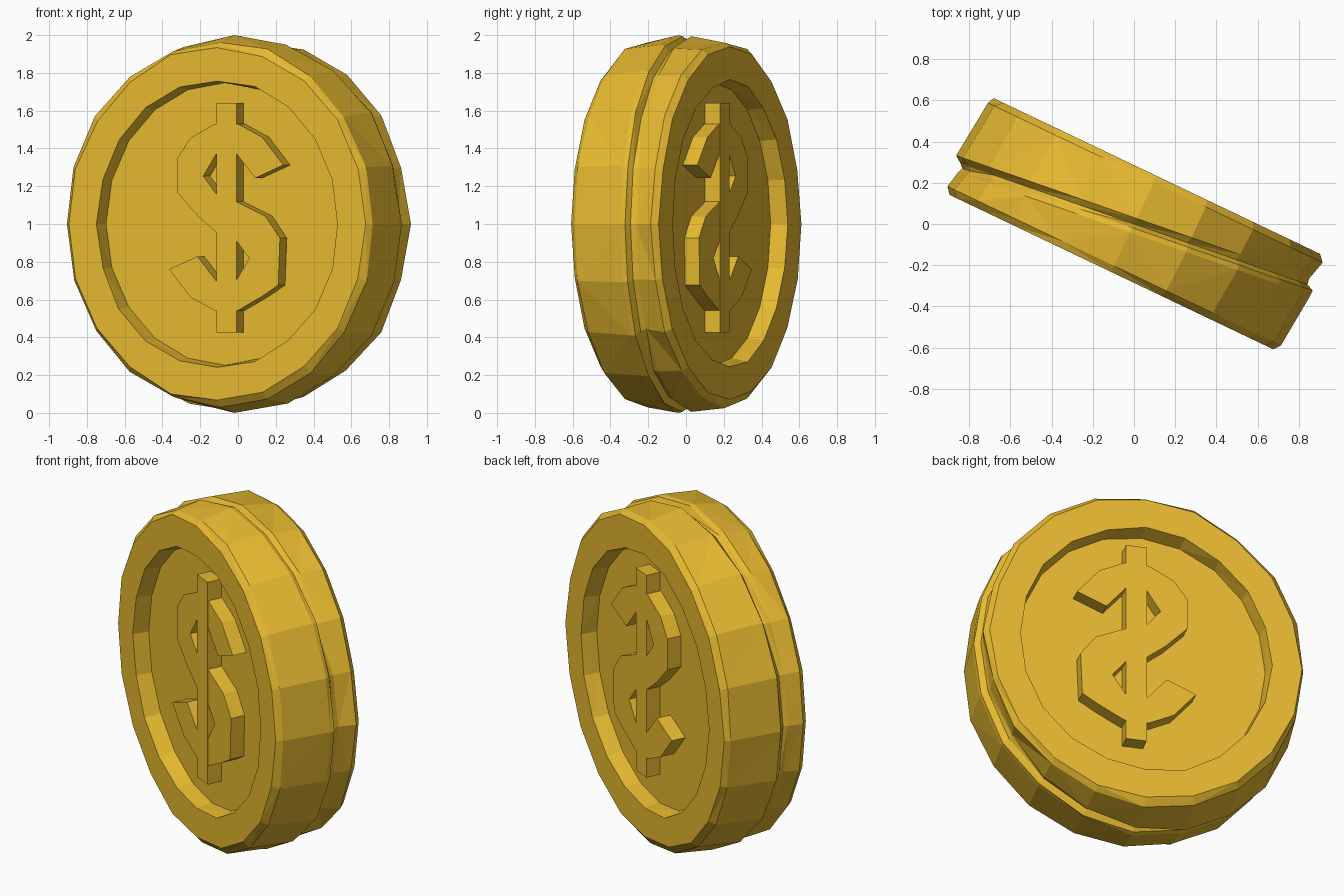
import bpy, bmesh, math, random
from mathutils import Vector

if "Cube" in bpy.data.objects:
    bpy.data.objects.remove(bpy.data.objects["Cube"])

random.seed(4)
ANGLE = math.radians(25.5)
U = Vector((math.cos(ANGLE), -math.sin(ANGLE), 0))    # along the coin face
N = Vector((-math.sin(ANGLE), -math.cos(ANGLE), 0))   # out of the front face
FACE, FLOOR, SEGS, TALL = 0.258, 0.165, 20, 1.075

gold = bpy.data.materials.new("gold")
gold.diffuse_color = (0.80, 0.49, 0.03, 1)
gold.use_nodes = True
gold.node_tree.nodes["Principled BSDF"].inputs["Base Color"].default_value = gold.diffuse_color


def place(u, v, n):
    return U * u + N * n + Vector((0, 0, 1 + v))


def finish(bm, name):
    bmesh.ops.recalc_face_normals(bm, faces=bm.faces)
    mesh = bpy.data.meshes.new(name)
    bm.to_mesh(mesh)
    bm.free()
    mesh.materials.append(gold)
    obj = bpy.data.objects.new(name, mesh)
    bpy.context.collection.objects.link(obj)
    return obj


def prism(name, outline, half):
    """Extrude a (u, v) outline through the coin, from -half to +half."""
    bm = bmesh.new()
    front = [bm.verts.new(place(u, v, half)) for u, v in outline]
    back = [bm.verts.new(place(u, v, -half)) for u, v in outline]
    caps = [bm.faces.new(front), bm.faces.new(back[::-1])]
    for i in range(len(outline)):
        j = (i + 1) % len(outline)
        bm.faces.new((front[i], back[i], back[j], front[j]))
    bm.normal_update()
    bmesh.ops.triangulate(bm, faces=caps, ngon_method='EAR_CLIP')
    return finish(bm, name)


# Coin body: rings of (depth, radius, follows the slanted groove, roughness, bulge side)
rings = [
    (FLOOR, 0.695, 0, 0, 0), (FACE, 0.708, 0, 0.006, 0), (FACE, 0.872, 0, 0.008, 0),
    (0.225, 0.90, 0, 0.008, 0), (0.045, 0.93, 1, 0.008, 1), (0.02, 0.925, 1, 0.008, 1),
    (0.0, 0.89, 1, 0.006, 0), (-0.03, 0.925, 1, 0.008, -1), (-0.225, 0.90, 0, 0.008, 0),
    (-FACE, 0.872, 0, 0.008, 0), (-FACE, 0.708, 0, 0.006, 0), (-FLOOR, 0.695, 0, 0, 0),
]
bm = bmesh.new()
loops = []
for depth, radius, slant, rough, side in rings:
    loop = []
    for i in range(SEGS):
        a = 2 * math.pi * i / SEGS
        r = radius + random.uniform(-rough, rough)
        if i in (5, 15) and slant:
            r = radius
        r -= 0.05 * max(0, -math.cos(a) * side)   # thin half bulges less
        u, v = r * math.cos(a), r * math.sin(a) * TALL
        loop.append(bm.verts.new(place(u, v, depth - slant * 0.11 * u)))
    loops.append(loop)
bm.faces.new(loops[0])
bm.faces.new(loops[-1][::-1])
for a, b in zip(loops, loops[1:]):
    for i in range(SEGS):
        j = (i + 1) % SEGS
        # random diagonals give the hammered facets
        if random.random() < 0.5:
            bm.faces.new((a[i], b[i], b[j]))
            bm.faces.new((a[i], b[j], a[j]))
        else:
            bm.faces.new((a[i], b[i], a[j]))
            bm.faces.new((a[j], b[i], b[j]))
finish(bm, "coin_body")

# Raised currency sign on both faces: half a curve, turned 180 degrees
CU, CV = 0.05, 0.036
half_curve = [
    (0.335, 0.276), (0.21, 0.424), (0.07, 0.493), (-0.07, 0.493),
    (-0.21, 0.419), (-0.285, 0.315), (-0.285, 0.13), (-0.165, 0.005),
    (-0.053, -0.085), (0.053, -0.117), (0.135, -0.217), (0.053, -0.344),
    (-0.053, -0.344), (-0.17, -0.207),
]
curve = half_curve + [(-u, -v) for u, v in half_curve]
# the lower right lobe is a little wider
curve[19], curve[20], curve[21] = (0.305, -0.36), (0.315, -0.11), (0.23, 0.005)
prism("sign_curve", [(CU + u, CV + v) for u, v in curve], 0.25)

# Vertical bar of the sign
bar = [(-0.057, -0.61), (0.06, -0.61), (0.06, 0.605), (-0.057, 0.605)]
prism("sign_bar", [(CU + u, CV + v) for u, v in bar], 0.252)
